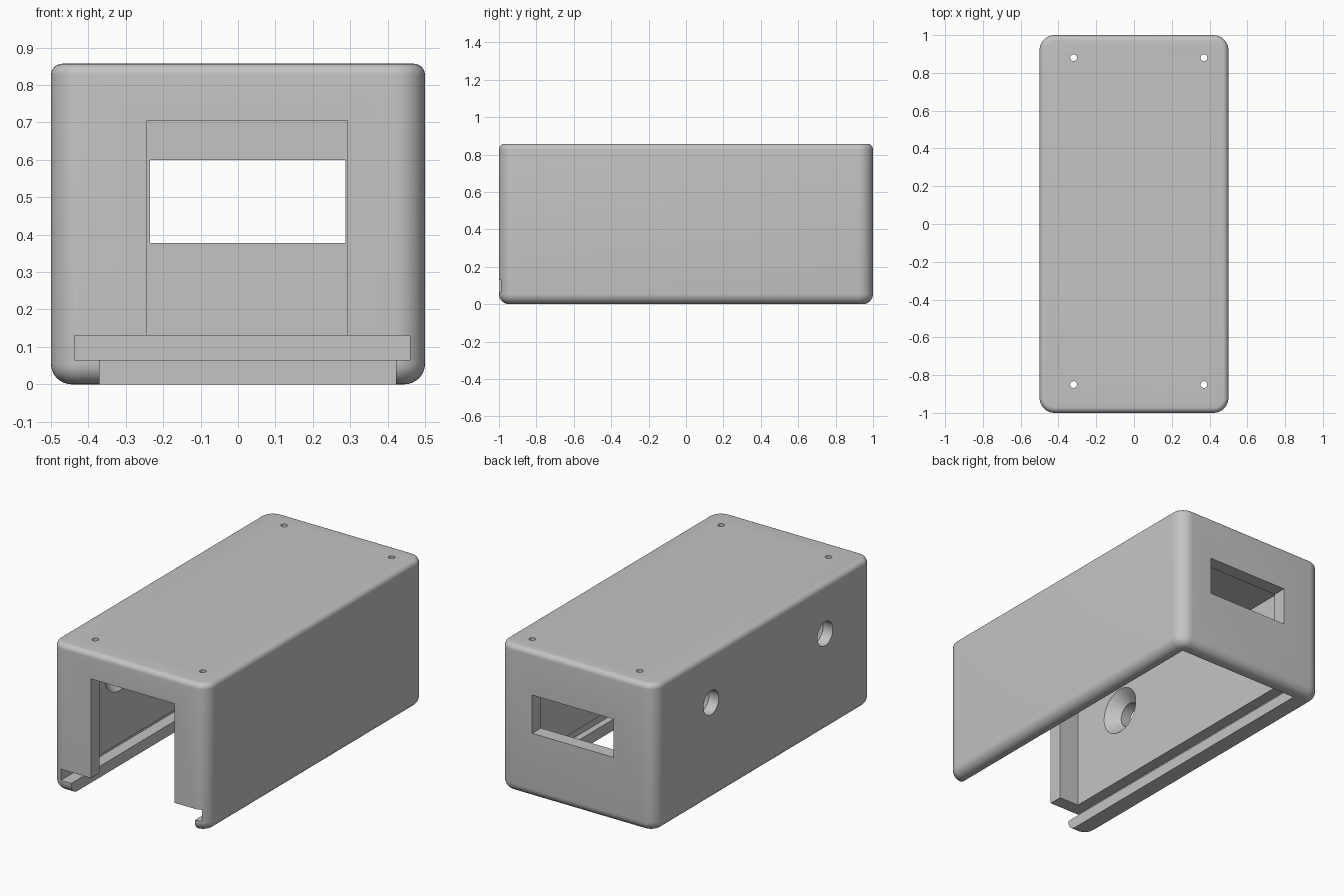
import bpy
import bmesh
import math
from mathutils import Matrix, Vector

if "Cube" in bpy.data.objects:
    bpy.data.objects.remove(bpy.data.objects["Cube"], do_unlink=True)

grey = bpy.data.materials.new("light_grey_plastic")
grey.use_nodes = True
colour = (0.55, 0.55, 0.55, 1)
grey.diffuse_color = colour
grey.node_tree.nodes["Principled BSDF"].inputs["Base Color"].default_value = colour

HEIGHT = 0.857


def make_object(name, bm):
    mesh = bpy.data.meshes.new(name)
    bmesh.ops.recalc_face_normals(bm, faces=bm.faces)
    bm.to_mesh(mesh)
    bm.free()
    mesh.materials.append(grey)
    obj = bpy.data.objects.new(name, mesh)
    bpy.context.collection.objects.link(obj)
    return obj


def box_mesh(x, y, z):
    bm = bmesh.new()
    size = Vector((x[1] - x[0], y[1] - y[0], z[1] - z[0]))
    centre = Vector((x[0] + x[1], y[0] + y[1], z[0] + z[1])) / 2
    bmesh.ops.create_cube(bm, size=1, matrix=Matrix.Translation(centre) @ Matrix.Diagonal(size.to_4d()))
    return bm


def box(name, x, y, z):
    return make_object(name, box_mesh(x, y, z))


def cylinder(name, centre, r1, r2, depth, along_x=False, sides=48):
    bm = bmesh.new()
    matrix = Matrix.Translation(centre)
    if along_x:
        matrix = matrix @ Matrix.Rotation(math.pi / 2, 4, "Y")
    bmesh.ops.create_cone(bm, cap_ends=True, segments=sides, radius1=r1,
                          radius2=r2, depth=depth, matrix=matrix)
    return make_object(name, bm)


def round_edges(bm, test, radius, segments):
    edges = [e for e in bm.edges if test(*(v.co for v in e.verts))]
    bmesh.ops.bevel(bm, geom=edges, offset=radius, segments=segments,
                    profile=0.5, affect="EDGES")


# Outer shell: upright corners first, then the bottom and top rims
bm = box_mesh((-0.5, 0.5), (-1, 1), (0, HEIGHT))
round_edges(bm, lambda a, b: abs(a.z - b.z) > 0.5, 0.08, 10)
round_edges(bm, lambda a, b: max(a.z, b.z) < 0.001, 0.055, 8)
round_edges(bm, lambda a, b: min(a.z, b.z) > HEIGHT - 0.001, 0.03, 6)
shell = make_object("enclosure_shell", bm)

# Hollow inside, front doorway, back window and sliding-lid groove
cutters = [
    box("cavity", (-0.37, 0.423), (-0.92, 0.92), (-0.1, 0.715)),
    box("front_doorway", (-0.243, 0.293), (-1.1, -0.85), (-0.1, 0.705)),
    box("lid_mouth", (-0.37, 0.423), (-1.1, -0.85), (-0.1, 0.1)),
    box("lid_groove", (-0.437, 0.46), (-1.1, 0.945), (0.065, 0.13)),
    box("back_window", (-0.235, 0.287), (0.85, 1.1), (0.378, 0.6)),
]

# Countersunk round holes in the right wall
for y in (0.484, -0.561):
    cutters.append(cylinder("side_hole", (-0.45, y, 0.57), 0.07, 0.07, 0.3, True))
    cutters.append(cylinder("side_countersink", (-0.4, y, 0.57), 0.07, 0.142, 0.075, True))

# Small screw holes through the roof
for x in (-0.32, 0.37):
    for y in (-0.85, 0.88):
        cutters.append(cylinder("screw_hole", (x, y, 0.8), 0.018, 0.018, 0.4, sides=24))

# Cut everything out of the shell
bpy.ops.object.select_all(action="DESELECT")
bpy.context.view_layer.objects.active = shell
shell.select_set(True)
for cutter in cutters:
    cutter.hide_render = True
    mod = shell.modifiers.new(cutter.name, "BOOLEAN")
    mod.operation = "DIFFERENCE"
    mod.solver = "EXACT"
    mod.object = cutter
    bpy.ops.object.modifier_apply(modifier=mod.name)
    bpy.data.objects.remove(cutter, do_unlink=True)

bpy.ops.object.shade_smooth_by_angle(angle=math.radians(30))
